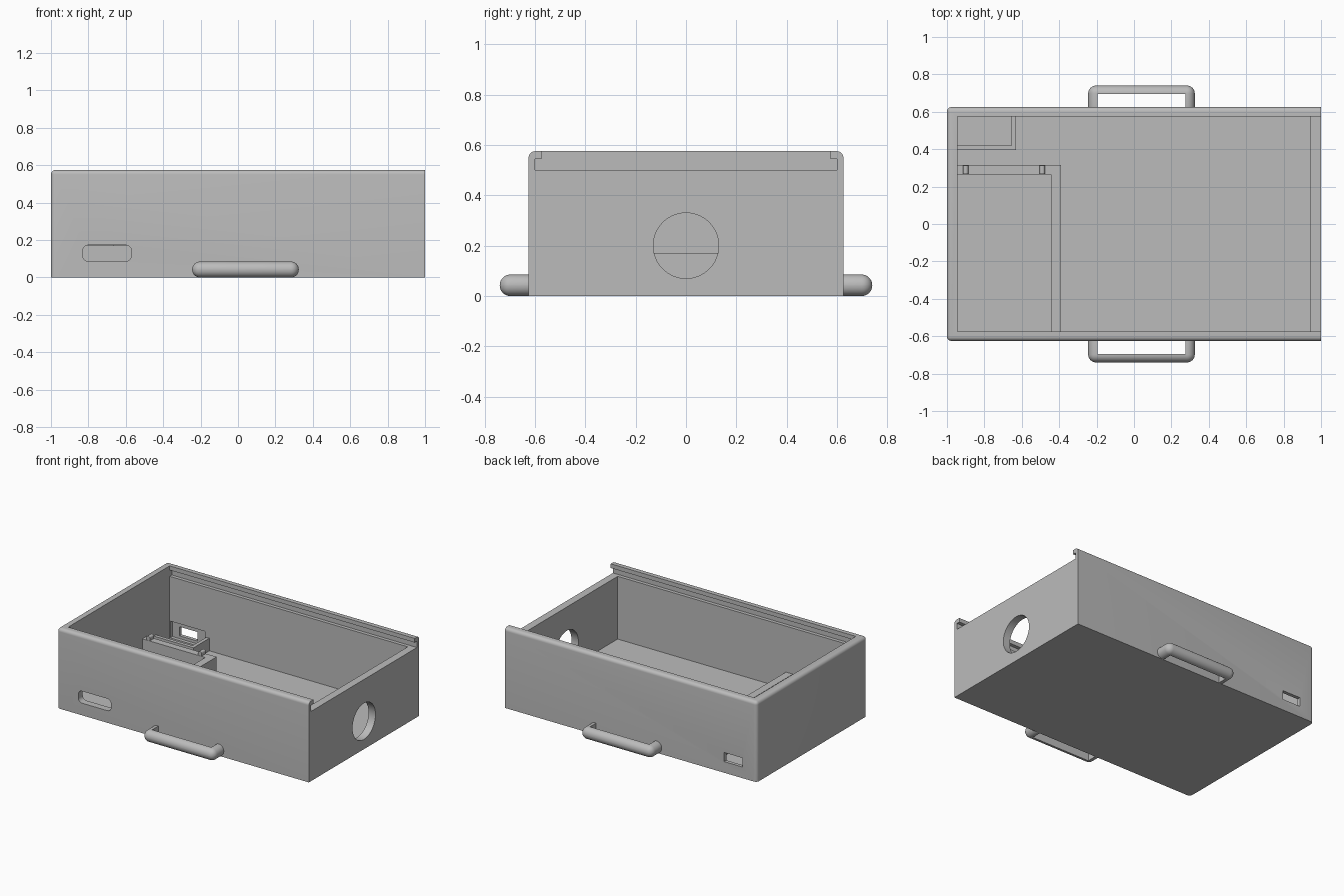
import bpy
import bmesh
import math
from mathutils import Matrix, Vector

default = bpy.data.objects.get("Cube")
if default:
    bpy.data.objects.remove(default, do_unlink=True)

grey = bpy.data.materials.new("plain grey")
grey.use_nodes = True
COLOUR = (0.5, 0.5, 0.5, 1)
grey.diffuse_color = COLOUR
grey.node_tree.nodes["Principled BSDF"].inputs["Base Color"].default_value = COLOUR


def finish(name, bm):
    bmesh.ops.recalc_face_normals(bm, faces=bm.faces)
    mesh = bpy.data.meshes.new(name)
    bm.to_mesh(mesh)
    bm.free()
    mesh.materials.append(grey)
    obj = bpy.data.objects.new(name, mesh)
    bpy.context.collection.objects.link(obj)
    return obj


def box(name, x, y, z, radius=0, rule=None, segments=6):
    """Box from ranges; edges whose midpoint and direction pass the rule are rounded."""
    bm = bmesh.new()
    spans = (x, y, z)
    centre = Vector([(a + b) / 2 for a, b in spans])
    size = Matrix.Diagonal([b - a for a, b in spans] + [1])
    bmesh.ops.create_cube(bm, size=1, matrix=Matrix.Translation(centre) @ size)
    if radius:
        edges = []
        for e in bm.edges:
            mid = (e.verts[0].co + e.verts[1].co) / 2
            way = (e.verts[0].co - e.verts[1].co).normalized()
            if rule is None or rule(mid, way):
                edges.append(e)
        bmesh.ops.bevel(bm, geom=edges, offset=radius, segments=segments,
                        profile=0.5, affect='EDGES', clamp_overlap=True)
    return finish(name, bm)


def cut(target, cutter):
    mod = target.modifiers.new("cut", 'BOOLEAN')
    mod.operation = 'DIFFERENCE'
    mod.solver = 'EXACT'
    mod.object = cutter
    cutter.hide_render = True
    with bpy.context.temp_override(object=target, active_object=target):
        bpy.ops.object.modifier_apply(modifier=mod.name)
    bpy.data.objects.remove(cutter, do_unlink=True)


def smooth(obj):
    bpy.ops.object.select_all(action='DESELECT')
    obj.select_set(True)
    bpy.context.view_layer.objects.active = obj
    bpy.ops.object.shade_smooth_by_angle(angle=math.radians(30))


WALL, TOP, HALF = 0.05, 0.575, 0.625
IN_X, IN_Y = 0.945, HALF - WALL

# Case body, rounded on the closed end and along the top
body = box("case_body", (-1, 1), (-HALF, HALF), (0, TOP), 0.024,
           lambda m, d: (abs(d.z) > 0.5 and m.x < 0)
           or (m.z > 0.5 and m.x < 0.5))

# Interior space
cut(body, box("cavity", (-IN_X, IN_X), (-IN_Y, IN_Y), (WALL, 0.52)))

# Sliding lid channel, open at one end
bm = bmesh.new()
half = [(0.6, 0.5), (0.6, 0.545), (IN_Y, 0.545), (IN_Y, 0.7)]
outline = half + [(-y, z) for y, z in reversed(half)]
face = bm.faces.new([bm.verts.new((-IN_X, y, z)) for y, z in outline])
sweep = bmesh.ops.extrude_face_region(bm, geom=[face])
bmesh.ops.translate(bm, vec=(2.1, 0, 0),
                    verts=[g for g in sweep["geom"] if isinstance(g, bmesh.types.BMVert)])
cut(body, finish("lid_channel", bm))

# Round opening in the end wall
bm = bmesh.new()
bmesh.ops.create_cone(bm, cap_ends=True, segments=64, radius1=0.13, radius2=0.13, depth=0.3,
                      matrix=Matrix.Translation((1, 0, 0.2)) @ Matrix.Rotation(math.pi / 2, 4, 'Y'))
cut(body, finish("round_opening", bm))

# Rounded slot in the front, thinned pocket and port in the back
cut(body, box("front_slot", (-0.83, -0.57), (-0.7, -0.5), (0.087, 0.173), 0.03,
              lambda m, d: abs(d.y) > 0.5))
cut(body, box("back_pocket", (-0.94, -0.665), (0.5, 0.6), (0.06, 0.18)))
cut(body, box("back_port", (-0.885, -0.74), (0.5, 0.7), (0.08, 0.145)))
smooth(body)

# Low divider walls on the floor
FLOOR = WALL - 0.01
box("divider_long", (-0.445, -0.39), (-IN_Y - 0.01, 0.315), (FLOOR, 0.17))
box("divider_cross", (-IN_X - 0.01, -0.445), (0.265, 0.315), (FLOOR, 0.17))
box("port_fence_side", (-0.655, -0.63), (0.395, IN_Y + 0.005), (FLOOR, 0.14))
box("port_fence_front", (-IN_X - 0.01, -0.655), (0.395, 0.42), (FLOOR, 0.14))

# Small rounded pegs on the cross divider
for label, x in (("outer", -0.9), ("inner", -0.49)):
    peg = box("peg_" + label, (x - 0.014, x + 0.014), (0.267, 0.313), (0.15, 0.2), 0.013,
              lambda m, d: m.z > 0.19 and abs(d.y) > 0.5, 4)
    smooth(peg)

# Carry handles, rounded bars with a finger gap
for label, side in (("front", -1), ("back", 1)):
    handle = box(label + "_handle", (-0.245, 0.325),
                 sorted((side * 0.58, side * 0.74)), (0, 0.085), 0.042, segments=8)
    cut(handle, box("finger_gap", (-0.195, 0.275),
                    sorted((side * 0.5, side * 0.695)), (-0.1, 0.2)))
    smooth(handle)
